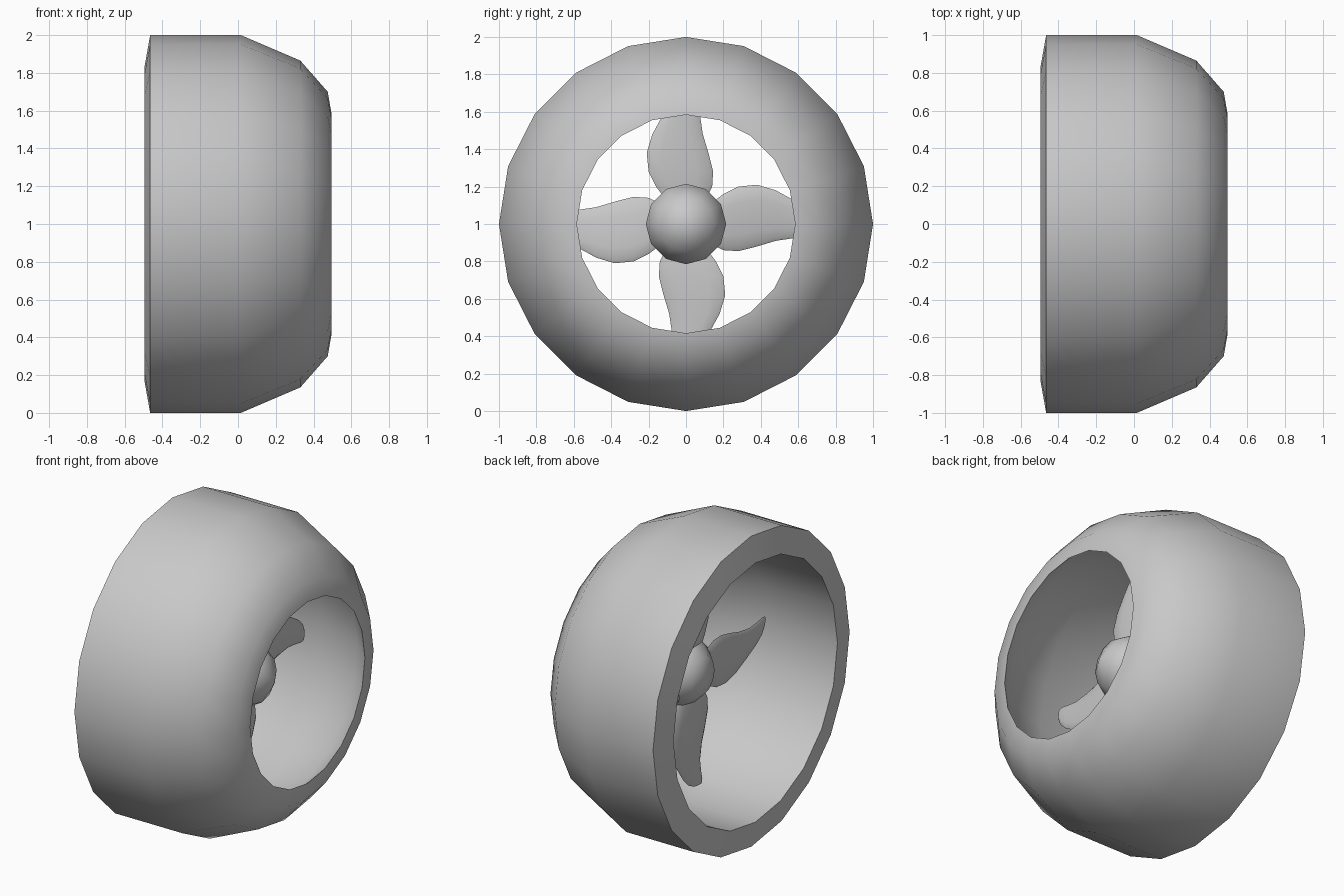
import bpy
import bmesh
from math import radians, sin, cos, pi
from mathutils import Matrix

if "Cube" in bpy.data.objects:
    bpy.data.objects.remove(bpy.data.objects["Cube"])

AXIS = Matrix.Translation((0, 0, 1))

grey = bpy.data.materials.new("plain_grey")
grey.use_nodes = True
GREY = (0.58, 0.58, 0.58, 1)
grey.diffuse_color = GREY
grey.node_tree.nodes["Principled BSDF"].inputs["Base Color"].default_value = GREY


def finish(name, bm, matrix, angle):
    bmesh.ops.recalc_face_normals(bm, faces=bm.faces)
    mesh = bpy.data.meshes.new(name)
    bm.to_mesh(mesh)
    bm.free()
    mesh.materials.append(grey)
    obj = bpy.data.objects.new(name, mesh)
    bpy.context.collection.objects.link(obj)
    obj.matrix_world = matrix
    bpy.ops.object.select_all(action="DESELECT")
    obj.select_set(True)
    bpy.context.view_layer.objects.active = obj
    bpy.ops.object.shade_smooth_by_angle(angle=radians(angle))
    return obj


def lathe(name, profile, sides, closed, angle):
    """Turn a profile of (x, radius) points around the x axis."""
    bm = bmesh.new()
    rings = []
    for x, r in profile:
        turns = [2 * pi * i / sides for i in range(sides)]
        rings.append([bm.verts.new((x, r * cos(t), r * sin(t))) for t in turns])
    pairs = list(zip(rings, rings[1:]))
    if closed:
        pairs.append((rings[-1], rings[0]))
    for a, b in pairs:
        for i in range(sides):
            j = (i + 1) % sides
            bm.faces.new((a[i], a[j], b[j], b[i]))
    bmesh.ops.remove_doubles(bm, verts=bm.verts, dist=0.0005)
    return finish(name, bm, AXIS, angle)


# Duct: the inner wall is the outer skin, slimmer and slightly longer
OUTER = [(-0.465, 1), (0.015, 1), (0.33, 0.865), (0.475, 0.70)]
INNER = [(1.053 * x - 0.005, 0.834 * r) for x, r in reversed(OUTER)]
lathe("duct", OUTER + INNER, 20, True, 40)

# Hub: rounded back and blunt nose
lathe("hub", [(-0.15, 0), (-0.12, 0.12), (-0.03, 0.205), (0.06, 0.215),
              (0.17, 0.15), (0.26, 0)], 12, False, 60)

# Blades: lens sections (radius, left edge, right edge), leaning along x
SECTIONS = [(0.12, -0.1, 0.1), (0.2, -0.16, 0.14), (0.28, -0.2, 0.145),
            (0.38, -0.21, 0.12), (0.48, -0.18, 0.09), (0.58, -0.125, 0.075),
            (0.66, -0.075, 0.085), (0.71, -0.03, 0.095), (0.735, 0.02, 0.09)]
SIDES = 12


def blade(name, turn):
    bm = bmesh.new()
    rings = []
    for r, left, right in SECTIONS:
        mid, half = (left + right) / 2, (right - left) / 2
        ring = []
        for i in range(SIDES):
            t = 2 * pi * i / SIDES
            y = mid + half * cos(t)
            x = -0.04 - 0.1 * y + 0.14 * half * sin(t)
            ring.append(bm.verts.new((x, y, r)))
        rings.append(ring)
    for a, b in zip(rings, rings[1:]):
        for i in range(SIDES):
            j = (i + 1) % SIDES
            bm.faces.new((a[i], a[j], b[j], b[i]))
    bm.faces.new(rings[0])
    bm.faces.new(rings[-1])
    finish(name, bm, AXIS @ Matrix.Rotation(turn, 4, "X"), 70)


for k, side in enumerate(("top", "left", "bottom", "right")):
    blade(side + "_blade", k * pi / 2)
